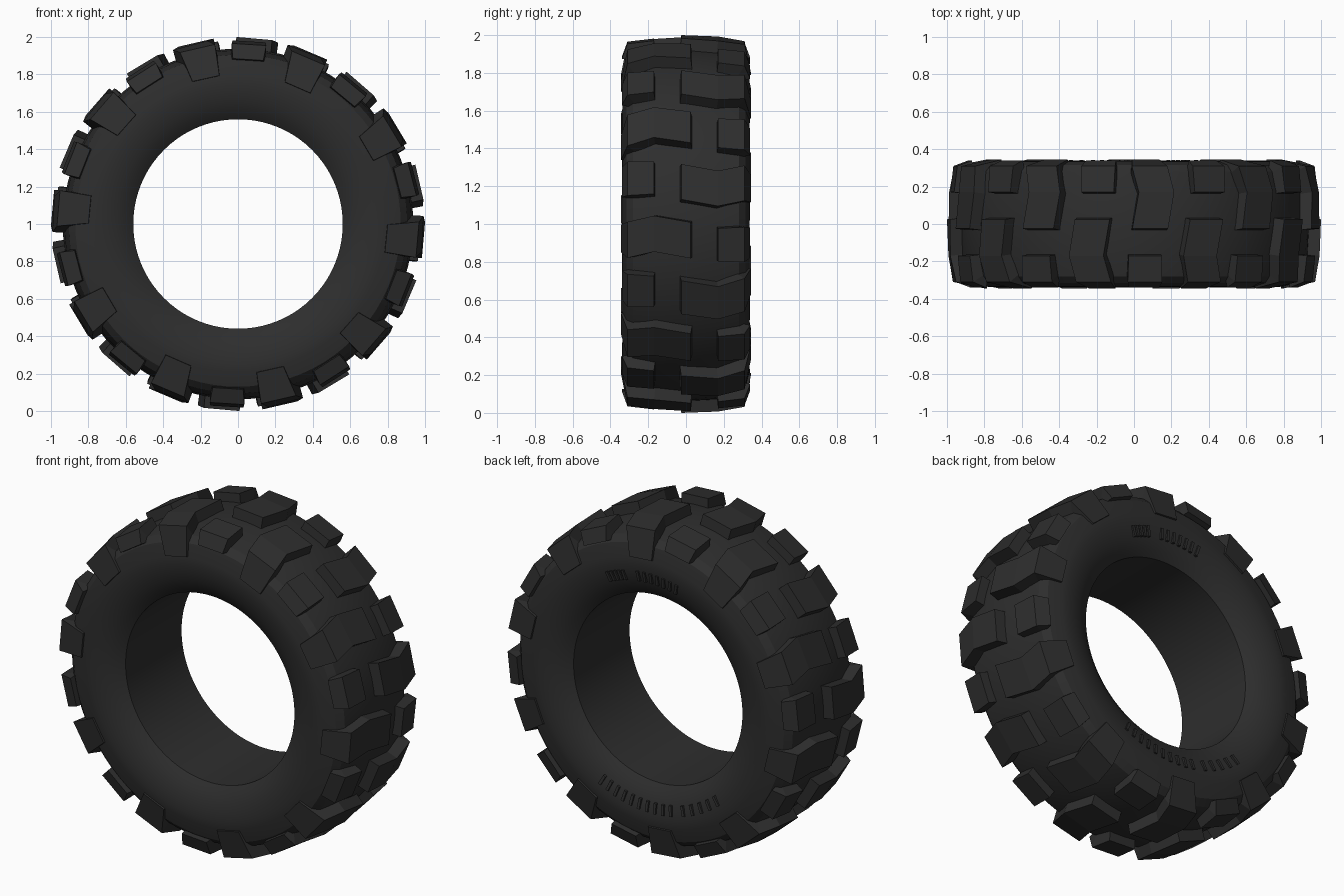
import bpy, bmesh
from math import sin, cos, pi, radians
from mathutils import Vector

if "Cube" in bpy.data.objects:
    bpy.data.objects.remove(bpy.data.objects["Cube"], do_unlink=True)

CENTRE_Z = 1.0
SIDES = 80

rubber = bpy.data.materials.new("dark_rubber")
rubber.use_nodes = True
colour = (0.027, 0.027, 0.027, 1)
rubber.diffuse_color = colour
bsdf = rubber.node_tree.nodes["Principled BSDF"]
bsdf.inputs["Base Color"].default_value = colour
bsdf.inputs["Roughness"].default_value = 0.8


def polar(y, r, a):
    """Point at radius r and angle a around the axle, at depth y."""
    return Vector((r * cos(a), y, CENTRE_Z + r * sin(a)))


def finish(name, bm, smooth=False):
    bmesh.ops.recalc_face_normals(bm, faces=bm.faces)
    mesh = bpy.data.meshes.new(name)
    bm.to_mesh(mesh)
    bm.free()
    mesh.materials.append(rubber)
    obj = bpy.data.objects.new(name, mesh)
    bpy.context.collection.objects.link(obj)
    if smooth:
        bpy.ops.object.select_all(action="DESELECT")
        obj.select_set(True)
        bpy.context.view_layer.objects.active = obj
        bpy.ops.object.shade_smooth_by_angle(angle=radians(28))
    return obj


def add_block(bm, rows, side, angle):
    """Tread block: rows of (depth, radius, angular shift, half angle)."""
    top, base = [], []
    for y, r, shift, half in rows:
        a = angle - side * shift
        top.append([bm.verts.new(polar(side * y, r, a + h)) for h in (-half, half)])
        wide = half + 0.01
        low = r - 0.10 if r > 0.9 else r - 0.01
        deep = y * 0.8 if y > 0.2 else y - 0.012
        base.append([bm.verts.new(polar(side * deep, low, a + h)) for h in (-wide, wide)])
    for i in range(len(rows) - 1):
        bm.faces.new((top[i][0], top[i][1], top[i + 1][1], top[i + 1][0]))
        bm.faces.new((base[i][0], base[i][1], base[i + 1][1], base[i + 1][0]))
        for j in (0, 1):
            bm.faces.new((top[i][j], top[i + 1][j], base[i + 1][j], base[i][j]))
    for i in (0, -1):
        bm.faces.new((top[i][0], top[i][1], base[i][1], base[i][0]))


# Tyre body: half profile mirrored, then revolved around the axle
half = [(0.0, 0.937), (0.17, 0.928), (0.28, 0.905), (0.315, 0.87), (0.335, 0.79),
        (0.337, 0.75), (0.332, 0.70), (0.318, 0.65), (0.296, 0.60), (0.265, 0.56)]
profile = half + [(-y, r) for y, r in reversed(half[1:])]
bm = bmesh.new()
rings = [[bm.verts.new(polar(y, r, 2 * pi * i / SIDES)) for y, r in profile]
         for i in range(SIDES)]
count = len(profile)
for i in range(SIDES):
    a, b = rings[i], rings[(i + 1) % SIDES]
    for j in range(count):
        k = (j + 1) % count
        bm.faces.new((a[j], a[k], b[k], b[j]))
finish("tyre_body", bm, smooth=True)

# Tread: long chevron blocks alternate with short shoulder blocks
long_rows = [(-0.025, 1.0, 0.0, 0.096), (0.17, 0.993, 0.035, 0.096),
             (0.31, 0.968, 0.0, 0.099), (0.344, 0.80, -0.01, 0.092)]
short_rows = [(0.17, 0.982, 0.0, 0.09), (0.31, 0.966, 0.0, 0.096),
              (0.34, 0.885, 0.0, 0.092)]
for name, rows, offset in (("long_tread_blocks", long_rows, 9),
                           ("short_tread_blocks", short_rows, -7.5)):
    bm = bmesh.new()
    for side in (-1, 1):
        for k in range(10):
            add_block(bm, rows, side, radians(94 - side * offset + 36 * k))
    finish(name, bm)

# Raised grip ribs on the back sidewall: (start, end, number) in degrees
bm = bmesh.new()
for start, end, number in ((66, 75, 5), (83, 104, 7), (231, 252, 5), (259, 298, 10)):
    for i in range(number):
        a = radians(start + (end - start) * i / (number - 1))
        corners = []
        for y, r in ((0.343, 0.715), (0.334, 0.655), (0.30, 0.655), (0.30, 0.715)):
            corners.append([bm.verts.new(polar(y, r, a + h)) for h in (-0.012, 0.012)])
        for j in range(4):
            p, q = corners[j], corners[(j + 1) % 4]
            bm.faces.new((p[0], p[1], q[1], q[0]))
        for h in (0, 1):
            bm.faces.new([c[h] for c in corners])
finish("sidewall_ribs", bm)
